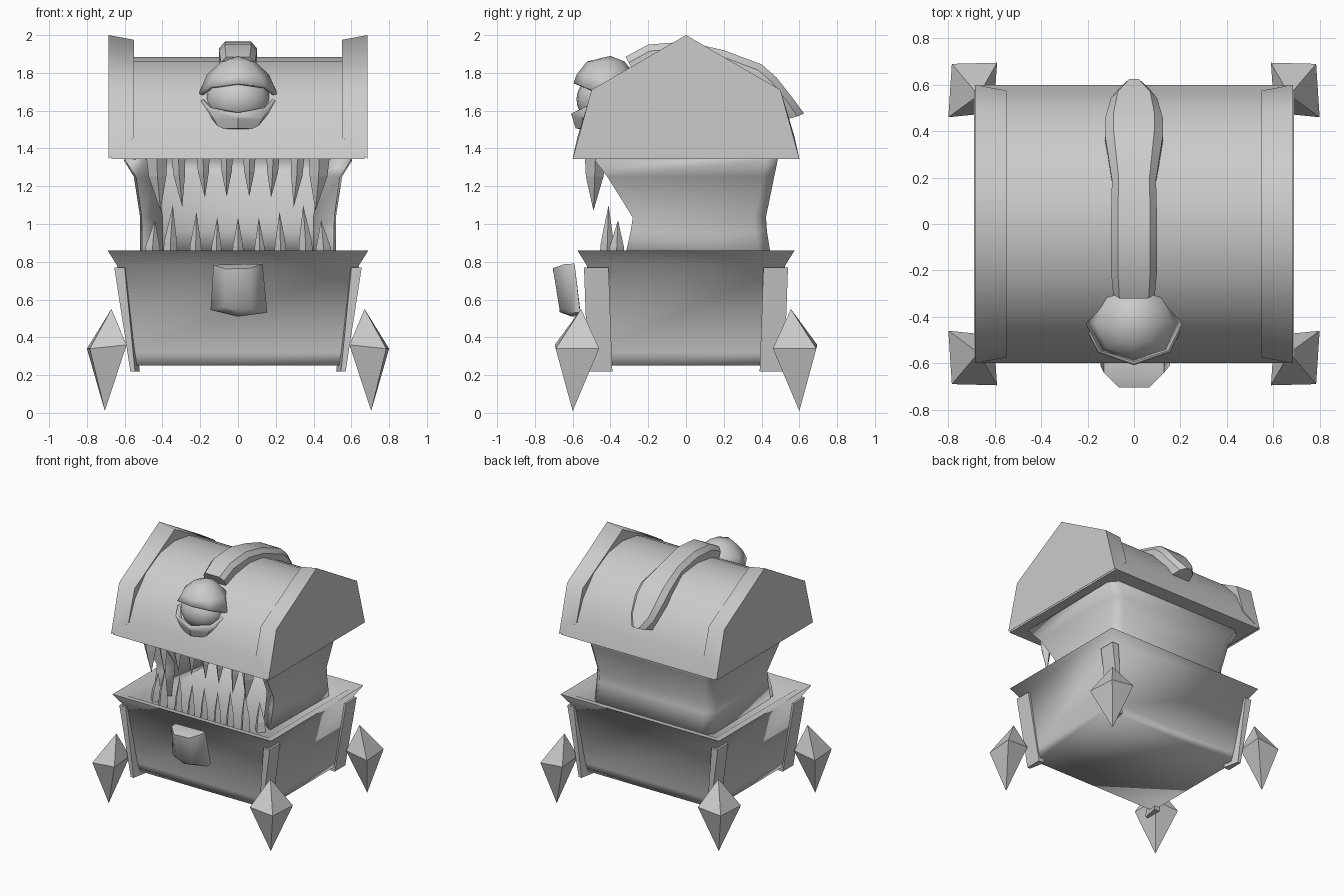
import bpy, bmesh, math
from mathutils import Vector

cube = bpy.data.objects.get("Cube")
if cube:
    bpy.data.objects.remove(cube, do_unlink=True)

grey = bpy.data.materials.new("plain_grey")
grey.use_nodes = True
grey.diffuse_color = (0.6, 0.6, 0.6, 1)
grey.node_tree.nodes["Principled BSDF"].inputs["Base Color"].default_value = (0.6, 0.6, 0.6, 1)


def finish(name, bm, angle):
    bmesh.ops.recalc_face_normals(bm, faces=bm.faces)
    me = bpy.data.meshes.new(name)
    bm.to_mesh(me)
    bm.free()
    me.materials.append(grey)
    ob = bpy.data.objects.new(name, me)
    bpy.context.collection.objects.link(ob)
    if angle:
        bpy.ops.object.select_all(action='DESELECT')
        ob.select_set(True)
        bpy.context.view_layer.objects.active = ob
        bpy.ops.object.shade_smooth_by_angle(angle=math.radians(angle))
    return ob


def loft(name, rings, closed=True, caps=True, angle=0):
    """Skin a list of equal-length point rings; a ring of one point is a tip."""
    bm = bmesh.new()
    vs = [[bm.verts.new(p) for p in r] for r in rings]
    for a, b in zip(vs, vs[1:]):
        n = max(len(a), len(b))
        for i in range(n if closed else n - 1):
            j = (i + 1) % n
            if len(a) == 1:
                bm.faces.new((a[0], b[j], b[i]))
            elif len(b) == 1:
                bm.faces.new((a[i], a[j], b[0]))
            else:
                bm.faces.new((a[i], a[j], b[j], b[i]))
    if caps:
        for r in (vs[0], vs[-1]):
            if len(r) > 2:
                bm.faces.new(r)
    return finish(name, bm, angle)


def rect(hx, hy, z):
    return [(-hx, -hy, z), (hx, -hy, z), (hx, hy, z), (-hx, hy, z)]


def solidify(ob, t, offset=-1):
    m = ob.modifiers.new("thickness", 'SOLIDIFY')
    m.thickness, m.offset = t, offset


# Chest base: tapered box with a flared rim and a shallow floor
loft("chest_base", [rect(.56, .455, .25), rect(.575, .47, .32), rect(.64, .525, .78),
                    rect(.69, .575, .86), rect(.62, .51, .845), rect(.55, .46, .80)], angle=85)

# Lid: rounded barrel
half = [(.60, 1.345), (.56, 1.48), (.495, 1.62), (.36, 1.77), (.18, 1.86)]
barrel = [(-y, z) for y, z in half] + [(0, 1.885)] + half[::-1]
loft("lid_barrel", [[(x, y, z) for y, z in barrel] for x in (-.67, .67)], angle=35)

# Lid end caps: gabled plates with the inner lower corners cut away
outer = [(-.6, 1.345), (-.5, 1.71), (0, 2.0), (.5, 1.71), (.6, 1.345)]
inner = [(-.575, 1.46), (-.5, 1.70), (0, 1.975), (.5, 1.70), (.575, 1.46)]
for s, side in ((1, "left"), (-1, "right")):
    loft(side + "_lid_cap", [[(s * .685, y, z) for y, z in outer],
                             [(s * .55, y, z) for y, z in inner]], angle=65)

# Strap over the lid, ending in a point at the back: (y, z, half width)
path = [(-.32, 1.885, .09), (-.20, 1.95, .10), (0, 1.965, .10), (.2, 1.92, .095),
        (.40, 1.845, .125), (.48, 1.775, .125), (.57, 1.66, .10)]
rings = []
for i, (y, z, w) in enumerate(path):
    a, b = path[max(i - 1, 0)], path[min(i + 1, len(path) - 1)]
    t = Vector((0, b[0] - a[0], b[1] - a[1])).normalized()
    d = Vector((0, t.z, -t.y)) * .14         # towards the barrel
    c = Vector((0, y, z))
    e = Vector((w, 0, 0))
    rings.append([c - e + d, c - e + d * .25, c - e * .7, c + e * .7, c + e + d * .25, c + e + d])
rings.append([(-.08, .52, 1.55), (-.06, .59, 1.57), (-.02, .625, 1.585),
              (.02, .625, 1.585), (.06, .59, 1.57), (.08, .52, 1.55)])
loft("lid_strap", rings, angle=35)


# Eye with two open lids
def eye_ring(rx, ry, z, sag=0, n=8):
    pts = []
    for k in range(n):
        a = 2 * math.pi * k / n
        front = max(0, -math.sin(a))
        pts.append((rx * math.cos(a), -.425 + ry * math.sin(a), z + sag * front))
    return pts


bm = bmesh.new()
bmesh.ops.create_uvsphere(bm, u_segments=20, v_segments=12, radius=1)
for v in bm.verts:
    v.co = Vector((v.co.x * .17, v.co.y * .155 - .425, v.co.z * .14 + 1.66))
finish("eyeball", bm, 60)
solidify(loft("upper_eyelid", [eye_ring(.21, .17, 1.685, .06), eye_ring(.165, .155, 1.79),
                               eye_ring(.09, .10, 1.86), [(0, -.40, 1.89)]],
              caps=False, angle=40), .02)
solidify(loft("lower_eyelid", [eye_ring(.20, .165, 1.68, -.09), eye_ring(.16, .155, 1.56),
                               eye_ring(.13, .145, 1.52), [(0, -.42, 1.505)]],
              caps=False, angle=40), .02)

# Throat wall, open at the front: (z, half width, front y, back y)
rings = []
for z, w, yf, yb in [(.80, .50, -.31, .435), (.96, .50, -.275, .41), (1.04, .50, -.265, .405),
                     (1.26, .535, -.40, .45), (1.35, .59, -.47, .47)]:
    s = [(w - .09, yf + .07), (w, yf), (w, yb - .05), (w - .05, yb)]
    rings.append([(x, y, z) for x, y in s] + [(-x, y, z) for x, y in s[::-1]])
solidify(loft("throat_wall", rings, closed=False, caps=False, angle=50), .02)


# Teeth: four-sided spikes
def tooth(name, x, y, z0, tip_x, tip_y, tip_z, r):
    rr = []
    for f, k in ((0, 1), (.35, .85)):
        cx, cy, cz = x + (tip_x - x) * f * .5, y + (tip_y - y) * f, z0 + (tip_z - z0) * f
        rr.append([(cx - r * k, cy, cz), (cx, cy - r * k, cz), (cx + r * k, cy, cz),
                   (cx, cy + r * k, cz)])
    loft(name, rr + [[(tip_x, tip_y, tip_z)]])


upper = [(.43, .41, 1.07, .055), (.315, .295, 1.09, .036), (.185, .175, 1.14, .034),
         (.06, .06, 1.145, .032)]
lower = [(.36, .345, 1.10, .04), (.225, .22, 1.065, .034), (.115, .11, 1.035, .03)]
for s, side in ((1, "left"), (-1, "right")):
    for i, (x, tx, tz, r) in enumerate(upper):
        tooth(f"{side}_upper_tooth_{i + 1}", s * x, -.48 - .01 * (i > 1), 1.35, s * tx, -.49, tz, r)
    for i, (x, tx, tz, r) in enumerate(lower):
        tooth(f"{side}_lower_tooth_{i + 1}", s * x, -.42, .80, s * tx, -.41, tz, r)
    # Heavy side tooth at the mouth corner
    tooth(f"{side}_corner_tooth", s * .455, -.37, .80, s * .44, -.36, 1.02, .045)
tooth("middle_lower_tooth", 0, -.42, .80, 0, -.42, 1.035, .032)

# Lock: rounded plate floating before the base
lock = [(-.13, .785), (.13, .79), (.155, .53), (.0, .51), (-.145, .545)]
rings = []
for y, fx, fz, lean in ((-.59, 1, 1, .03), (-.64, 1, .99, .03), (-.705, .5, .83, .035)):
    rings.append([(x * fx, y + (lean if z < .6 else 0), .65 + (z - .65) * fz) for x, z in lock])
loft("lock", rings, angle=70)

# Corner strips and floating crystal feet at the four corners
for sx, side in ((1, "left"), (-1, "right")):
    for sy, end in ((-1, "front"), (1, "back")):
        def q(pts):
            return [(sx * x, sy * y, z) for x, y, z in pts]
        loft(f"{end}_{side}_corner_strip", [
            q([(.52, .39, .22), (.57, .39, .22), (.57, .52, .22), (.545, .52, .22)]),
            q([(.58, .41, .77), (.655, .41, .77), (.655, .54, .77), (.60, .54, .77)])])
        loft(f"{end}_{side}_foot", [
            q([(.705, .60, .01)]),
            q([(.80, .46, .34), (.785, .69, .34), (.59, .695, .36), (.605, .48, .36)]),
            q([(.67, .555, .55)])])
